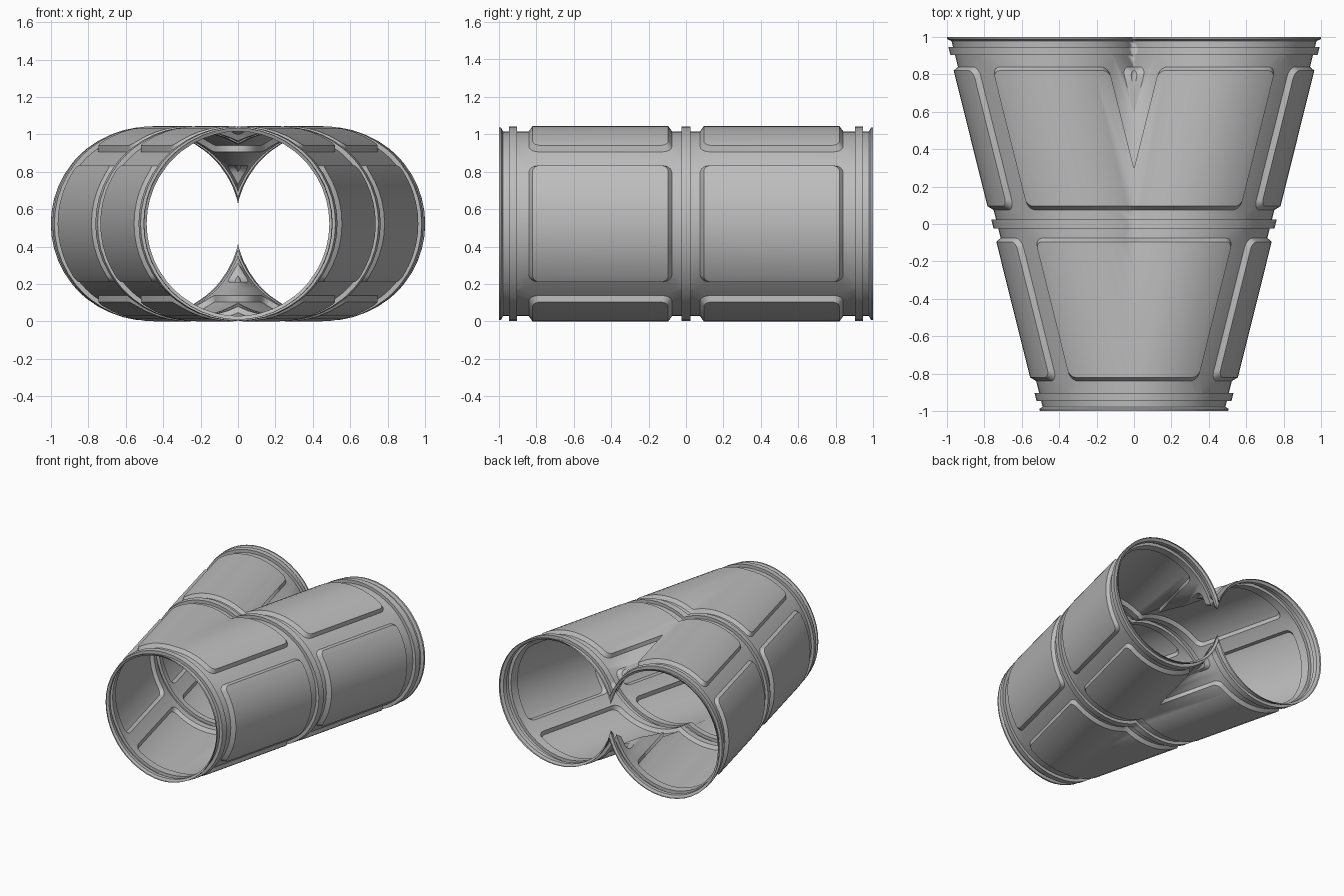
import bpy, bmesh
from math import sin, cos, pi

cube = bpy.data.objects.get("Cube")
if cube:
    bpy.data.objects.remove(cube, do_unlink=True)

BASE, RAISED, COLLAR, LIP = 0.494, 0.522, 0.519, 0.514
CENTRE_Z = 0.522
ARC, STRAIGHT = 5, 10          # steps in a panel corner and along a panel edge

grey = bpy.data.materials.new("tunnel_grey")
grey.use_nodes = True
colour = (0.5, 0.5, 0.5, 1)
grey.diffuse_color = colour
grey.node_tree.nodes["Principled BSDF"].inputs["Base Color"].default_value = colour


def place(angle, y, r):
    """Point on the slanted tube; angle runs from the top towards +x."""
    return (0.238 + 0.249 * y + r * sin(angle), y, CENTRE_Z + r * cos(angle))


def sheet(bm, low, high):
    """Quads between two rows of points."""
    for i in range(len(low) - 1):
        row = (low[i], low[i + 1], high[i + 1], high[i])
        bm.faces.new([bm.verts.new(place(*p)) for p in row])


def chain(half, y, corner, turn):
    """Panel edge with rounded ends; turn is the way to the panel's middle."""
    ca = corner / 0.5
    left = [(-half + ca * (1 - cos(t)), y + turn * corner * (1 - sin(t)))
            for t in (pi / 2 * k / ARC for k in range(ARC + 1))]
    span = half - ca
    mid = [(-span + 2 * span * k / STRAIGHT, y) for k in range(1, STRAIGHT)]
    return left + mid + [(-a, b) for a, b in reversed(left)]


OUTER, INNER = 0.68, 0.64
ANGLES = [a * pi / 4 / OUTER for a, _ in chain(OUTER, 0, 0.05, 1)]


def frame(bm, lo_out, lo_in, hi_in, hi_out):
    """Band of faces between two nested outlines."""
    sheet(bm, lo_out, lo_in)
    sheet(bm, hi_in, hi_out)
    sheet(bm, [lo_out[0], lo_in[0]], [hi_out[0], hi_in[0]])
    sheet(bm, [lo_in[-1], lo_out[-1]], [hi_in[-1], hi_out[-1]])


def panel_cell(bm, turn, sections):
    """Quarter of a tube section with one raised panel."""
    def row(pts, r):
        return [(a + turn, y, r) for a, y in pts]
    y0, y1, p0, p1 = sections
    cell = [row([(a, y) for a in ANGLES], BASE) for y in (y0, y1)]
    foot = [row(chain(OUTER, p0, 0.05, 1), BASE), row(chain(OUTER, p1, 0.05, -1), BASE)]
    top = [row(chain(INNER, p0 + 0.02, 0.04, 1), RAISED),
           row(chain(INNER, p1 - 0.02, 0.04, -1), RAISED)]
    frame(bm, cell[0], foot[0], foot[1], cell[1])
    frame(bm, foot[0], top[0], top[1], foot[1])
    sheet(bm, top[0], top[1])


def rings(bm, profile):
    """Turn a (y, radius) profile round the tube."""
    for q in range(4):
        rows = [[(a + q * pi / 2, y, r) for a in ANGLES] for y, r in profile]
        for low, high in zip(rows, rows[1:]):
            sheet(bm, low, high)


def finish(bm, name):
    """Trim the branch at the middle, mirror it and shade it."""
    bmesh.ops.remove_doubles(bm, verts=bm.verts[:], dist=1e-5)
    bmesh.ops.bisect_plane(bm, geom=bm.verts[:] + bm.edges[:] + bm.faces[:],
                           plane_co=(0, 0, 0), plane_no=(1, 0, 0), clear_inner=True)
    mesh = bpy.data.meshes.new(name)
    bm.to_mesh(mesh)
    bm.free()
    mesh.materials.append(grey)
    obj = bpy.data.objects.new(name, mesh)
    bpy.context.collection.objects.link(obj)
    bpy.ops.object.select_all(action='DESELECT')
    obj.select_set(True)
    bpy.context.view_layer.objects.active = obj
    bpy.ops.object.shade_smooth_by_angle(angle=pi / 6)
    mirror = obj.modifiers.new("other_branch", 'MIRROR')
    mirror.merge_threshold = 0.0005


# Panelled walls, front and back halves
for name, sections in (("front_walls", (-0.904, -0.023, -0.84, -0.075)),
                       ("back_walls", (0.023, 0.904, 0.075, 0.84))):
    bm = bmesh.new()
    for q in range(4):
        panel_cell(bm, q * pi / 2, sections)
    finish(bm, name)

# Flared end lips with their collars, and the middle collar
end = [(-1, LIP), (-0.988, LIP), (-0.978, BASE), (-0.947, BASE),
       (-0.947, COLLAR), (-0.904, COLLAR), (-0.904, BASE)]
middle = [(-0.023, BASE), (-0.023, COLLAR), (0.023, COLLAR), (0.023, BASE)]
for name, profile in (("front_rim", end), ("middle_collar", middle),
                      ("back_rim", [(-y, r) for y, r in reversed(end)])):
    bm = bmesh.new()
    rings(bm, profile)
    finish(bm, name)
